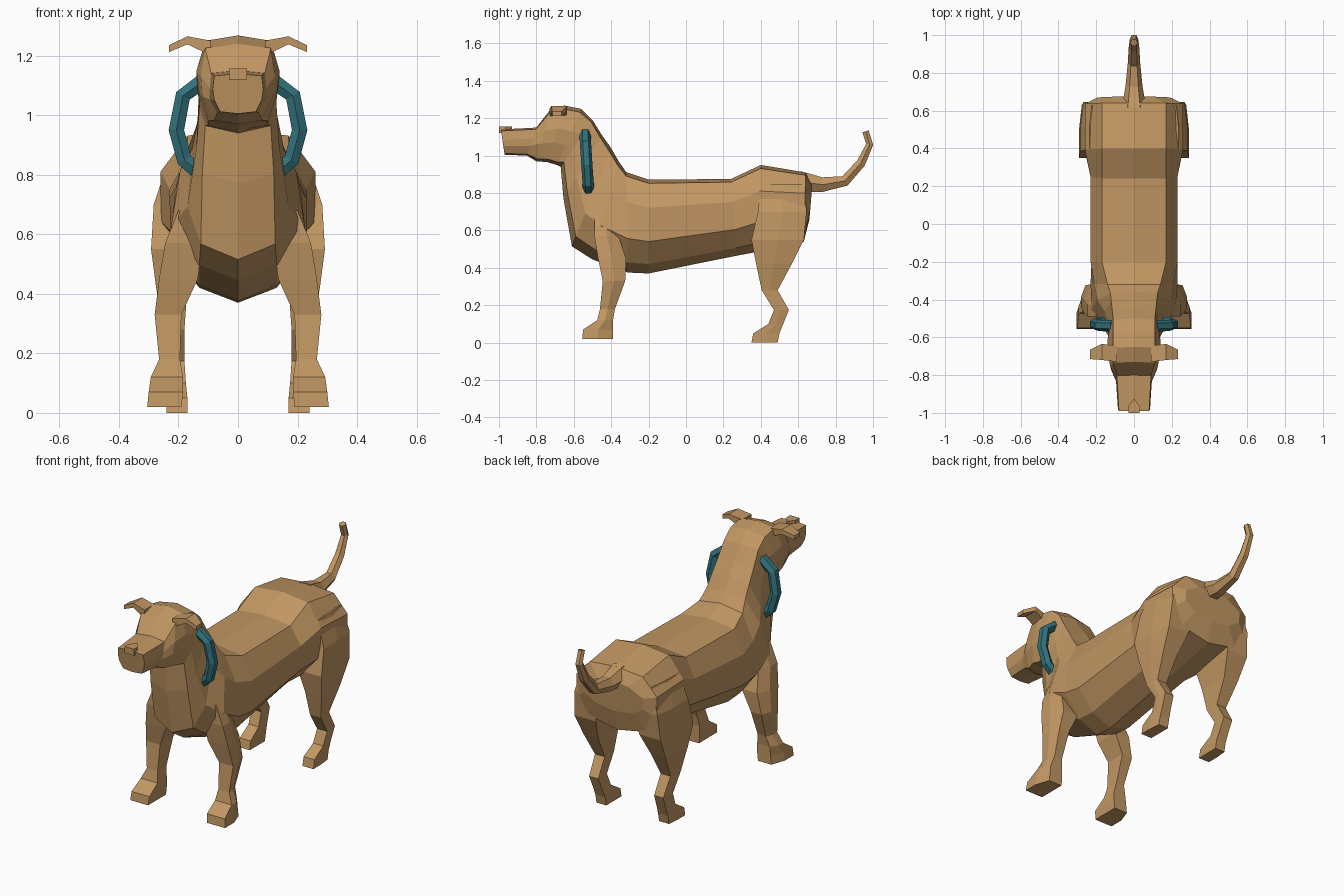
import bpy, bmesh, math
from mathutils import Vector

if "Cube" in bpy.data.objects:
    bpy.data.objects.remove(bpy.data.objects["Cube"])


def material(name, rgb):
    m = bpy.data.materials.new(name)
    m.diffuse_color = (*rgb, 1)
    m.use_nodes = True
    m.node_tree.nodes["Principled BSDF"].inputs["Base Color"].default_value = m.diffuse_color
    return m


TAN = material("tan_coat", (0.54, 0.31, 0.125))
TEAL = material("teal_band", (0.033, 0.17, 0.205))


def loft(name, rings, mat):
    """Skin a list of equal-length closed rings and cap both ends."""
    bm = bmesh.new()
    rows = [[bm.verts.new(p) for p in r] for r in rings]
    n = len(rows[0])
    for a, b in zip(rows, rows[1:]):
        for i in range(n):
            j = (i + 1) % n
            bm.faces.new((a[i], a[j], b[j], b[i]))
    bm.faces.new(rows[0])
    bm.faces.new(rows[-1])
    bmesh.ops.recalc_face_normals(bm, faces=bm.faces)
    me = bpy.data.meshes.new(name)
    bm.to_mesh(me)
    bm.free()
    me.materials.append(mat)
    ob = bpy.data.objects.new(name, me)
    bpy.context.collection.objects.link(ob)
    return ob


def body_ring(row, ts):
    """Symmetric slice: top point, bottom point, four half widths."""
    ty, tz, by, bz, *ws = row
    at = lambda x, t: (x, ty + (by - ty) * t, tz + (bz - tz) * t)
    right = [at(w, t) for w, t in zip(ws, ts)]
    left = [at(-w, t) for w, t in zip(ws, ts)]
    return [at(0, 0)] + right + [at(0, 1)] + left[::-1]


def tube(name, path, radii, sides, mat, plane):
    """Tapered tube whose path lies in the plane with the given normal."""
    pts = [Vector(p) for p in path]
    nrm = Vector(plane)
    rings = []
    for i, p in enumerate(pts):
        d = (pts[min(i + 1, len(pts) - 1)] - pts[max(i - 1, 0)]).normalized()
        u = d.cross(nrm).normalized()
        ring = []
        for k in range(sides):
            a = 2 * math.pi * (k + 0.5) / sides
            ring.append(p + (u * math.cos(a) + nrm * math.sin(a)) * radii[i])
        rings.append(ring)
    return loft(name, rings, mat)


# Body: rump, back, chest and neck, then head and muzzle
trunk = [
    (.675, .84, .66, .66, .10, .19, .19, .12),
    (.64, .91, .63, .54, .17, .26, .26, .19),
    (.40, .95, .38, .485, .17, .26, .26, .17),
    (.24, .875, .27, .465, .17, .23, .22, .13),
    (-.20, .872, -.20, .37, .17, .23, .225, .13),
    (-.32, .912, -.31, .375, .14, .21, .23, .13),
    (-.36, .97, -.50, .445, .125, .195, .225, .13),
    (-.40, 1.04, -.61, .515, .12, .155, .17, .125),
    (-.45, 1.11, -.655, .77, .115, .13, .14, .12),
    (-.50, 1.19, -.67, .94, .11, .13, .13, .11),
]
head = [
    (-.56, 1.25, -.69, .95, .11, .14, .13, .10),
    (-.65, 1.268, -.74, .965, .11, .14, .13, .10),
    (-.73, 1.24, -.80, .97, .11, .125, .12, .08),
    (-.80, 1.15, -.85, 1.0, .09, .095, .095, .07),
    (-.99, 1.14, -.97, 1.005, .08, .085, .08, .06),
]
loft("body", [body_ring(r, (.04, .3, .66, .9)) for r in trunk]
     + [body_ring(r, (.06, .4, .65, .95)) for r in head], TAN)

# Nose: small wedge that narrows towards the forehead
loft("nose", [[(x, y, z) for x, z in ((-w, 1.12), (w, 1.12), (w, 1.157), (-w, 1.157))]
              for y, w in ((-1.0, .03), (-.965, .03), (-.93, .004))], TAN)

# Tail
tail = [(.61, .86), (.73, .845), (.85, .865), (.935, .96), (.982, 1.06), (.96, 1.13)]
tube("tail", [(0, y, z) for y, z in tail], (.065, .045, .033, .028, .022, .02), 6, TAN, (1, 0, 0))

# Leg slices: height, front y, back y, inner x, outer x
front_leg = [
    (.68, -.49, -.38, .12, .20),
    (.57, -.49, -.36, .12, .245),
    (.45, -.47, -.32, .135, .265),
    (.33, -.445, -.325, .19, .28),
    (.18, -.46, -.38, .195, .265),
    (.12, -.475, -.39, .185, .293),
    (.07, -.55, -.39, .185, .30),
    (.02, -.555, -.39, .19, .305),
]
hind_leg = [
    (.845, .40, .63, .12, .235),
    (.70, .385, .645, .12, .283),
    (.55, .35, .63, .14, .292),
    (.42, .375, .565, .17, .275),
    (.28, .405, .49, .18, .25),
    (.175, .47, .55, .18, .245),
    (.10, .44, .52, .175, .24),
    (.05, .36, .50, .17, .24),
    (0, .35, .49, .17, .24),
]


def leg_ring(row, side, chamfer):
    z, y0, y1, x0, x1 = row
    ym, xb = (y0 + y1) / 2, x1 - chamfer * (x1 - x0)
    return [(side * x, y, z) for x, y in ((x0, y0), (x1, y0), (x1, ym), (xb, y1), (x0, y1))]


# Ear slices: x, front y, back y, bottom z, top z
ear = [(.09, -.73, -.645, 1.20, 1.25), (.17, -.72, -.635, 1.238, 1.265),
       (.232, -.715, -.665, 1.212, 1.235)]
# Side loop of the band: x, y, z
band = [(.11, -.54, 1.12), (.185, -.537, 1.065), (.207, -.53, .95),
        (.18, -.523, .85), (.11, -.52, .79)]

for side, tag in ((1, "right"), (-1, "left")):
    loft("front_leg_" + tag, [leg_ring(r, side, .25) for r in front_leg], TAN)
    loft("hind_leg_" + tag, [leg_ring(r, side, .1) for r in hind_leg], TAN)
    loft("ear_" + tag, [[(side * x, y0, z0), (side * x, y1, z0), (side * x, y1, z1), (side * x, y0, z1)]
                        for x, y0, y1, z0, z1 in ear], TAN)
    tube("neck_band_" + tag, [(side * x, y, z) for x, y, z in band], [.03] * 5, 6, TEAL, (0, 1, 0))
